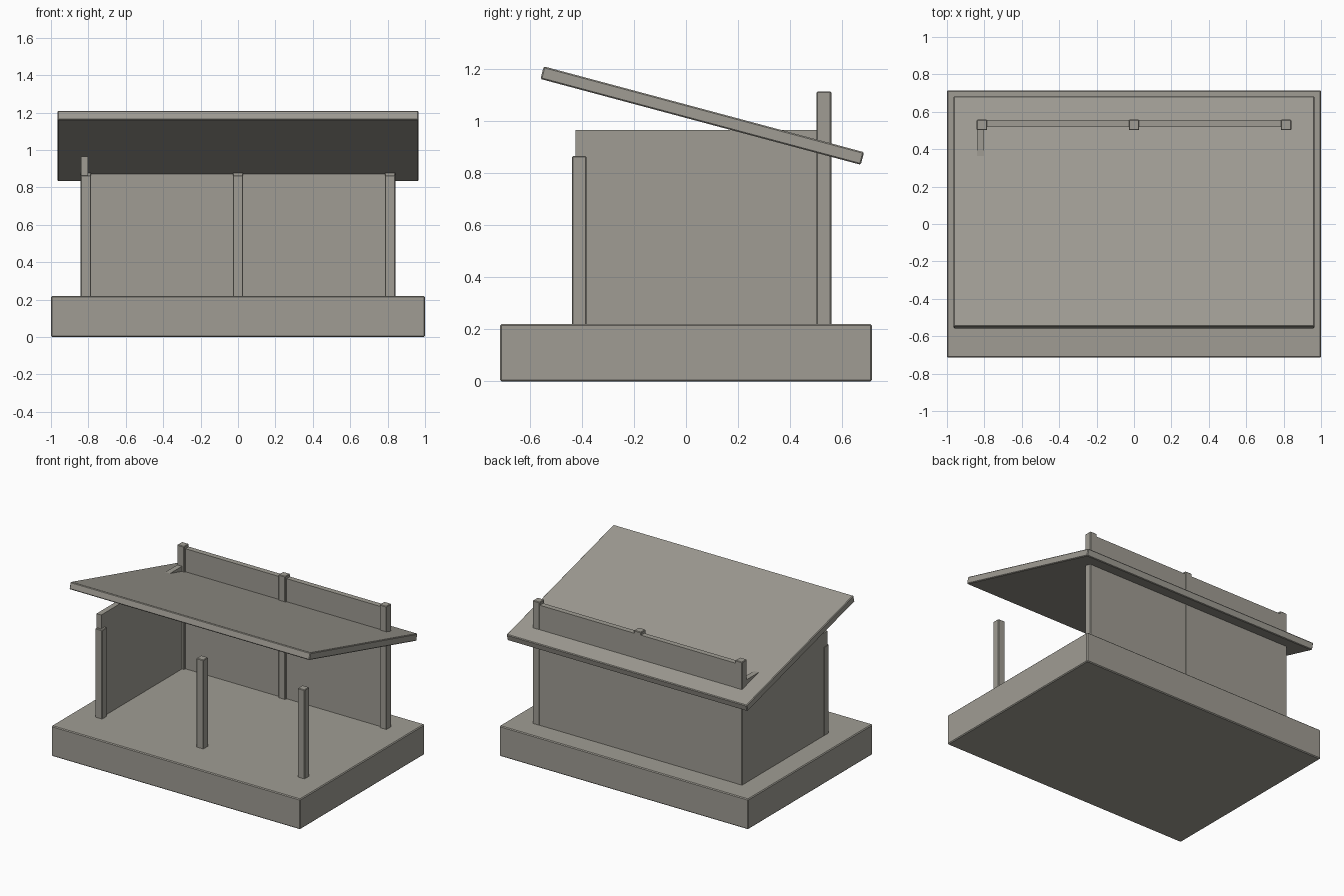
import bpy
import math

if "Cube" in bpy.data.objects:
    bpy.data.objects.remove(bpy.data.objects["Cube"], do_unlink=True)

# One weathered grey for the whole shelter
grey = bpy.data.materials.new("warm_grey")
grey.use_nodes = True
colour = (0.35, 0.335, 0.295, 1)
grey.diffuse_color = colour
grey.node_tree.nodes["Principled BSDF"].inputs["Base Color"].default_value = colour


def box(name, low, high, bevel=0.0, tilt=0.0):
    """Box between two corners, with optional edge bevel and tilt about x."""
    centre = [(a + b) / 2 for a, b in zip(low, high)]
    bpy.ops.mesh.primitive_cube_add(size=1, location=centre)
    obj = bpy.context.object
    obj.name = name
    obj.scale = [b - a for a, b in zip(low, high)]
    bpy.ops.object.transform_apply(location=False, rotation=False, scale=True)
    obj.rotation_euler.x = tilt
    obj.data.materials.append(grey)
    if bevel:
        mod = obj.modifiers.new("edge_bevel", "BEVEL")
        mod.width = bevel
        mod.segments = 1
    return obj


FLOOR = 0.22
HALF_POST = 0.028

# Floor slab
box("floor_slab", (-1, -0.715, 0), (1, 0.715, FLOOR), bevel=0.006)

# Short front posts and tall back posts
for side, x in (("right", -0.813), ("middle", 0), ("left", 0.813)):
    for end, y, top in (("front", -0.41, 0.865), ("back", 0.53, 1.113)):
        box(f"{end}_post_{side}",
            (x - HALF_POST, y - HALF_POST, FLOOR - 0.01),
            (x + HALF_POST, y + HALF_POST, top), bevel=0.004)

# Back wall and the single side wall
box("back_wall", (-0.813, 0.518, FLOOR - 0.01), (0.813, 0.557, 1.092))
box("side_wall", (-0.84, -0.424, FLOOR - 0.01), (-0.802, 0.53, 0.966))

# Sloping roof, high at the front
box("roof", (-0.965, 0.0625 - 0.637, 0.996), (0.965, 0.0625 + 0.637, 1.046),
    bevel=0.005, tilt=math.radians(-15))
